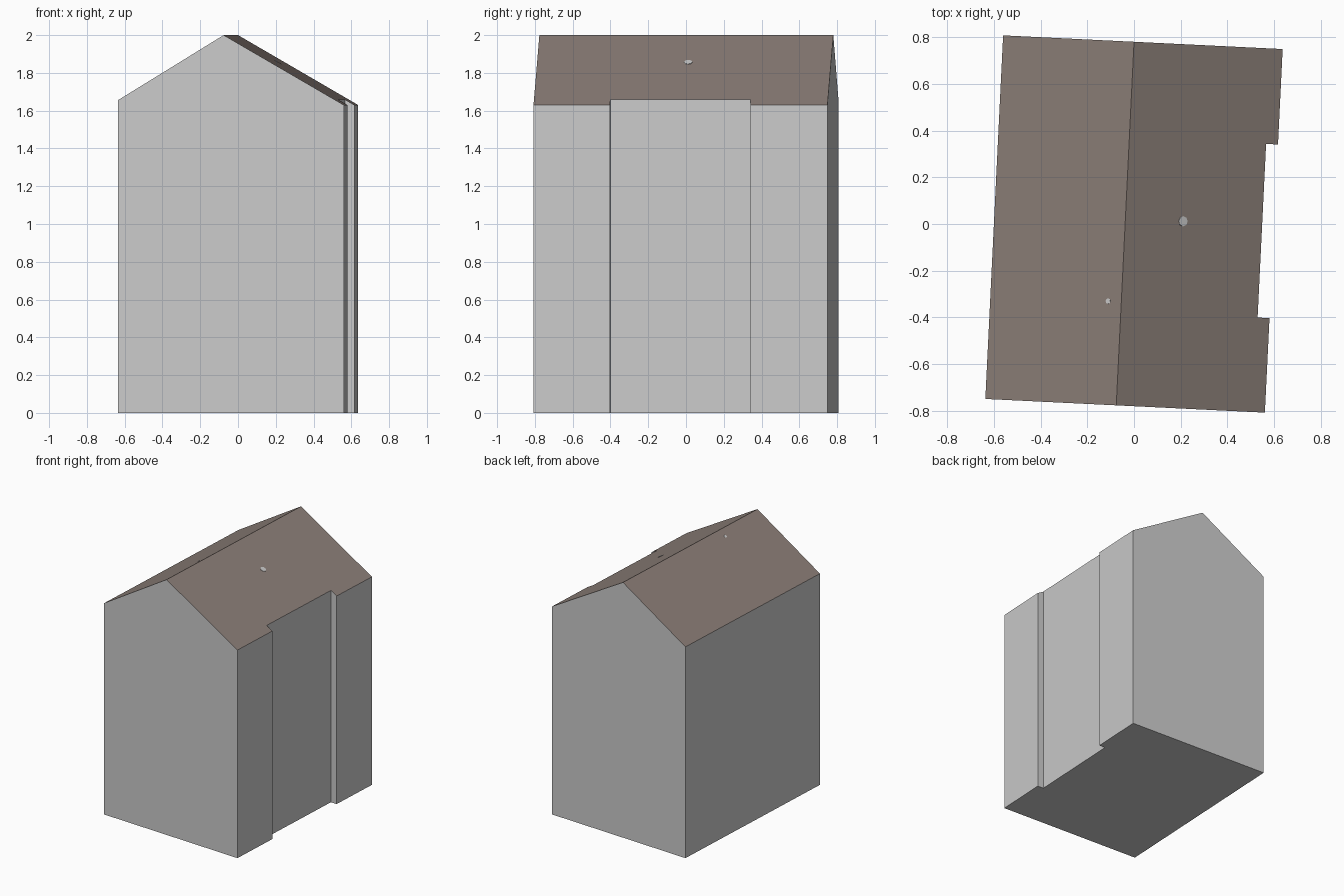
import bpy, bmesh, math
from mathutils import Matrix, Vector

if "Cube" in bpy.data.objects:
    bpy.data.objects.remove(bpy.data.objects["Cube"])

TURN = math.radians(-2.8)          # the house sits slightly skewed on the grid
HALF_W, HALF_L = 0.599, 0.779
RIDGE_X, RIDGE_Z = -0.038, 2.0
SLOPE_RIGHT, SLOPE_LEFT = 0.581, 0.615


def material(name, colour):
    m = bpy.data.materials.new(name)
    m.diffuse_color = (*colour, 1)
    m.use_nodes = True
    m.node_tree.nodes["Principled BSDF"].inputs["Base Color"].default_value = m.diffuse_color
    return m


wall_grey = material("wall grey", (0.60, 0.60, 0.60))
roof_brown = material("roof brown", (0.262, 0.212, 0.188))


def roof_z(x):
    d = x - RIDGE_X
    return RIDGE_Z - (d * SLOPE_RIGHT if d > 0 else -d * SLOPE_LEFT)


def finish(name, bm, mats):
    bmesh.ops.recalc_face_normals(bm, faces=bm.faces)
    bm.transform(Matrix.Rotation(TURN, 4, 'Z'))
    mesh = bpy.data.meshes.new(name)
    bm.to_mesh(mesh)
    bm.free()
    for m in mats:
        mesh.materials.append(m)
    obj = bpy.data.objects.new(name, mesh)
    bpy.context.collection.objects.link(obj)
    return obj


# House body: footprint with a shallow recess in the right wall, under a gable roof
right_side = [(HALF_W, -HALF_L), (HALF_W, -0.374), (0.548, -0.374),
              (0.548, 0.37), (HALF_W, 0.37), (HALF_W, HALF_L)]
left_side = [(-HALF_W, HALF_L), (-HALF_W, -HALF_L)]
outline = [(RIDGE_X, -HALF_L)] + right_side + [(RIDGE_X, HALF_L)] + left_side

bm = bmesh.new()
low = [bm.verts.new((x, y, 0)) for x, y in outline]
top = [bm.verts.new((x, y, roof_z(x))) for x, y in outline]
n = len(outline)
bm.faces.new(low)
for i in range(n):
    j = (i + 1) % n
    bm.faces.new((low[i], low[j], top[j], top[i]))
back = 1 + len(right_side)
for slope in (top[:back + 1], top[back:] + top[:1]):
    bm.faces.new(slope).material_index = 1
finish("house_body", bm, [wall_grey, roof_brown])


# Small grey spots set flush on the roof slopes
def roof_spot(name, x, y, radius):
    bm = bmesh.new()
    normal = Vector((SLOPE_RIGHT if x > RIDGE_X else -SLOPE_LEFT, 0, 1))
    place = Matrix.Translation((x, y, roof_z(x))) @ normal.to_track_quat('Z', 'Y').to_matrix().to_4x4()
    bmesh.ops.create_cone(bm, cap_ends=True, segments=8, radius1=radius,
                          radius2=radius, depth=0.004, matrix=place)
    finish(name, bm, [wall_grey])


roof_spot("roof_spot_right", 0.209, 0.022, 0.022)
roof_spot("roof_spot_left", -0.094, -0.335, 0.012)
